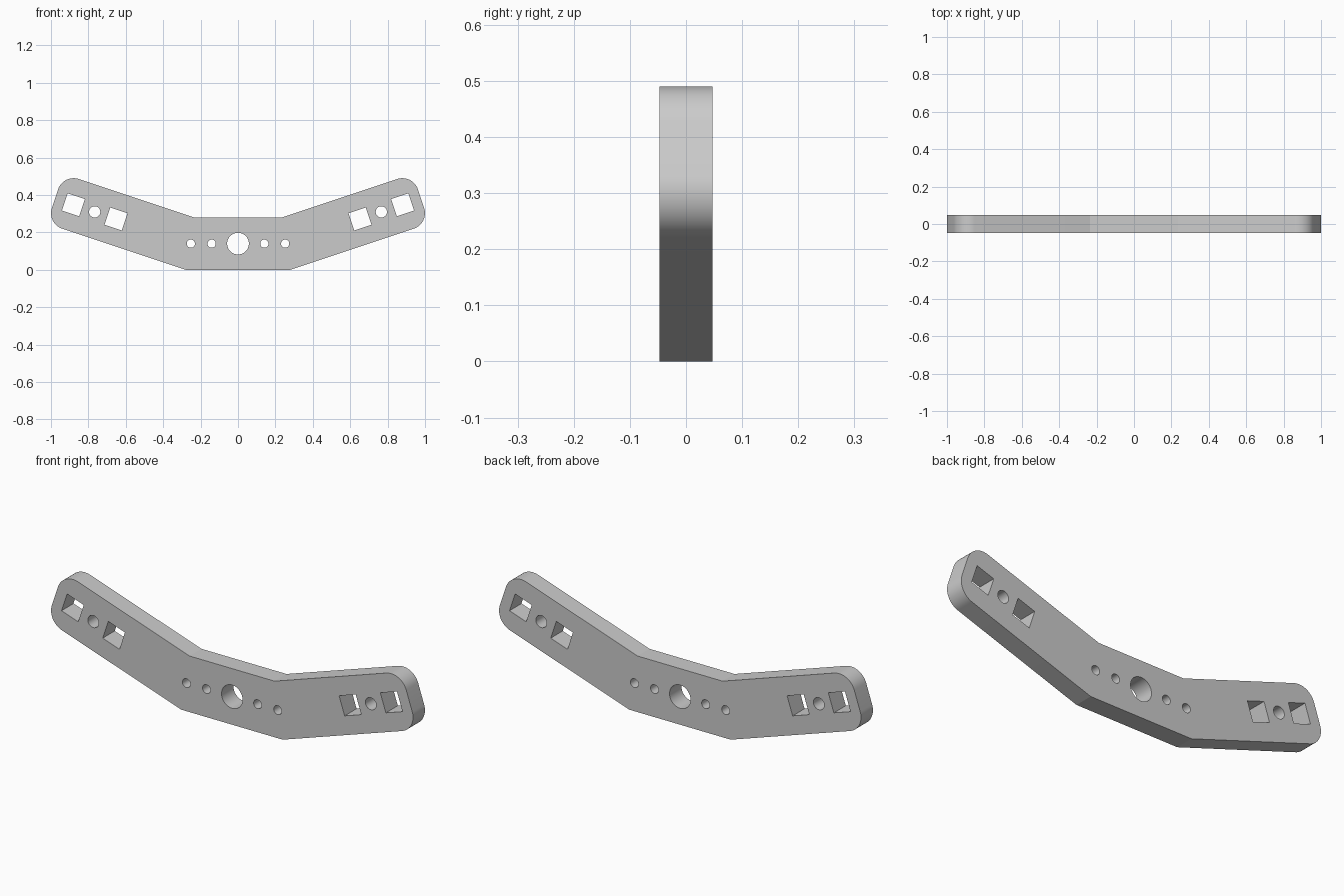
import bpy, bmesh
from math import atan2, cos, sin, tan, pi, radians
from mathutils import Vector, Matrix

cube = bpy.data.objects.get("Cube")
if cube:
    bpy.data.objects.remove(cube, do_unlink=True)

WIDTH = 0.28            # bar width across its flat face
HALF_DEPTH = 0.047
BEND = atan2(1, 3)      # upward tilt of each arm
BEND_X = 0.28           # lower bend position
REACH = 0.783           # arm length along its lower edge
CORNER = 0.088          # rounded tip radius

along = Vector((cos(BEND), sin(BEND)))
across = Vector((-sin(BEND), cos(BEND)))
lower_bend = Vector((BEND_X, 0))
upper_bend = Vector((BEND_X - WIDTH * tan(BEND / 2), WIDTH))


def arm_point(t, s):
    """Point on the right-hand arm: t along it, s across from the lower edge."""
    return lower_bend + along * t + across * s


def arc(centre, radius, start, end, steps):
    return [centre + radius * Vector((cos(a), sin(a)))
            for a in (start + (end - start) * i / steps for i in range(steps + 1))]


def circle(centre, radius, steps=40):
    return arc(Vector(centre), radius, 0, 2 * pi, steps)[:-1]


def square(centre, half):
    return [centre + along * a * half + across * b * half
            for a, b in ((-1, -1), (1, -1), (1, 1), (-1, 1))]


def mirrored(points):
    return [Vector((-p.x, p.y)) for p in reversed(points)]


# Outer outline: one half, then its mirror image
half = [lower_bend]
half += arc(arm_point(REACH - CORNER, CORNER), CORNER, BEND - pi / 2, BEND, 16)
half += arc(arm_point(REACH - CORNER, WIDTH - CORNER), CORNER, BEND, BEND + pi / 2, 16)
half.append(upper_bend)
loops = [half + mirrored(half)]

# Central bore and the holes beside it
loops.append(circle((0, WIDTH / 2), 0.058, 48))
side_holes = [circle((x, WIDTH / 2), 0.022, 32) for x in (0.141, 0.252)]

# Arm holes: a round one between two square ones
hole_t = 0.56 - WIDTH / 2 * tan(BEND / 2) + 0.022
mid = WIDTH / 2
side_holes.append(circle(arm_point(hole_t, mid), 0.03))
for offset in (-0.12, 0.12):
    side_holes.append(square(arm_point(hole_t + offset, mid), 0.0485))
for hole in side_holes:
    loops += [hole, mirrored(hole)]

# Filled, extruded profile
curve = bpy.data.curves.new("bracket_profile", 'CURVE')
curve.dimensions = '2D'
curve.fill_mode = 'BOTH'
curve.extrude = HALF_DEPTH
for points in loops:
    spline = curve.splines.new('POLY')
    spline.points.add(len(points) - 1)
    for target, p in zip(spline.points, points):
        target.co = (p.x, p.y, 0, 1)
    spline.use_cyclic_u = True

bracket = bpy.data.objects.new("angled_bracket", curve)
bpy.context.scene.collection.objects.link(bracket)
for other in bpy.context.selected_objects:
    other.select_set(False)
bpy.context.view_layer.objects.active = bracket
bracket.select_set(True)
bpy.ops.object.convert(target='MESH')
bracket = bpy.context.view_layer.objects.active
bracket.name = "angled_bracket"

# Stand the plate upright and weld the caps to the walls
bm = bmesh.new()
bm.from_mesh(bracket.data)
bmesh.ops.transform(bm, matrix=Matrix.Rotation(pi / 2, 4, 'X'), verts=bm.verts)
bmesh.ops.remove_doubles(bm, verts=bm.verts, dist=0.0002)
bmesh.ops.recalc_face_normals(bm, faces=bm.faces)
bm.to_mesh(bracket.data)
bm.free()
bpy.ops.object.shade_smooth_by_angle(angle=radians(17))

# Single grey finish
grey = bpy.data.materials.new("plain_grey")
grey.use_nodes = True
colour = (0.6, 0.6, 0.6, 1)
grey.diffuse_color = colour
grey.node_tree.nodes["Principled BSDF"].inputs["Base Color"].default_value = colour
bracket.data.materials.clear()
bracket.data.materials.append(grey)
